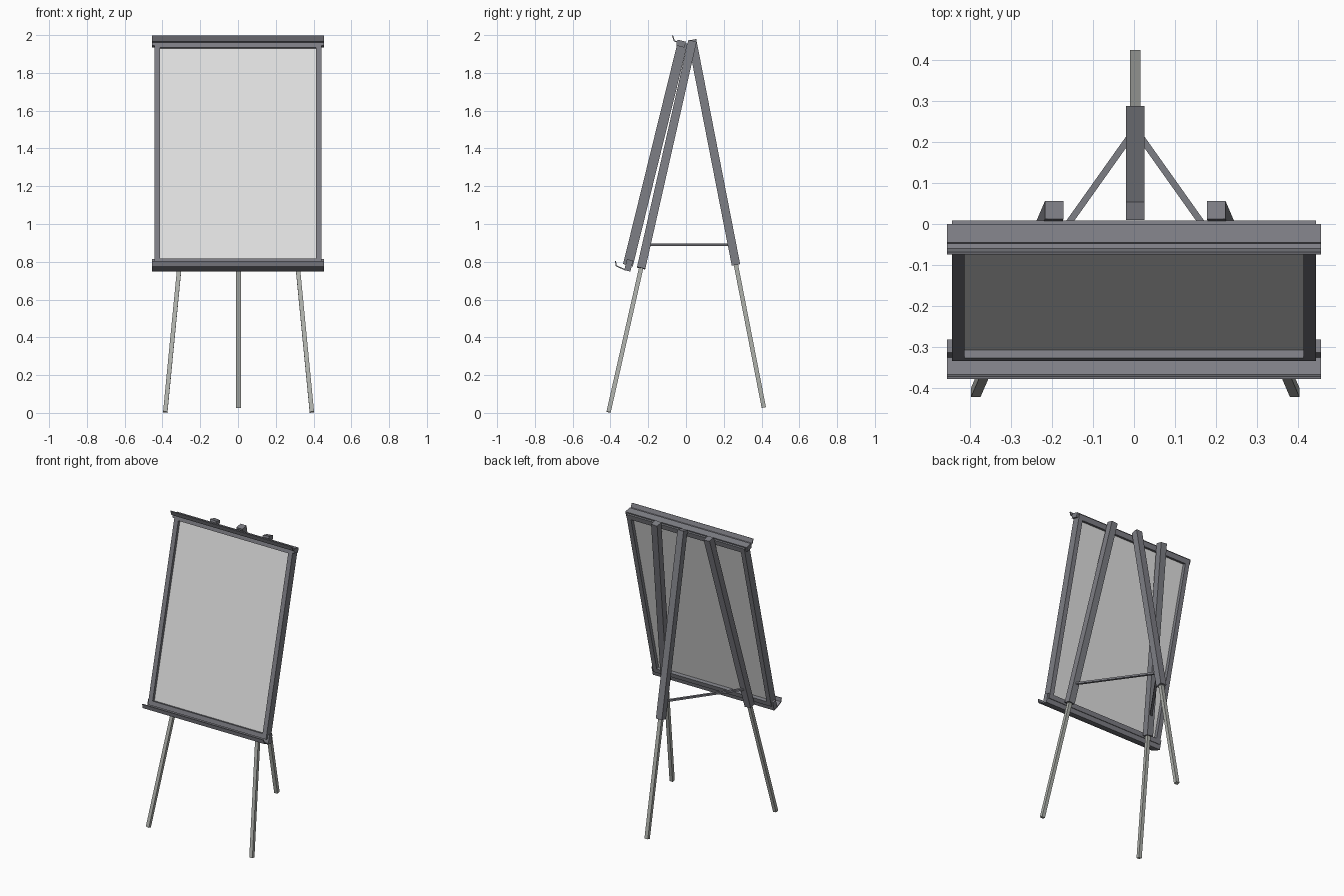
import bpy
import math
from mathutils import Matrix, Vector

cube = bpy.data.objects.get("Cube")
if cube:
    bpy.data.objects.remove(cube, do_unlink=True)


def material(name, rgb):
    m = bpy.data.materials.new(name)
    m.use_nodes = True
    m.diffuse_color = (*rgb, 1)
    m.node_tree.nodes["Principled BSDF"].inputs["Base Color"].default_value = (*rgb, 1)
    return m


FRAME = material("slate_grey", (0.207, 0.209, 0.233))
METAL = material("pale_metal", (0.425, 0.437, 0.41))
PANEL = material("board_white", (0.75, 0.75, 0.75))

FACES = [(0, 1, 3, 2), (4, 6, 7, 5), (0, 4, 5, 1), (2, 3, 7, 6), (0, 2, 6, 4), (1, 5, 7, 3)]


def box(name, xs, ys, zs, mat, matrix):
    """Box spanning the given ranges in the local space of matrix."""
    mesh = bpy.data.meshes.new(name)
    mesh.from_pydata([(x, y, z) for x in xs for y in ys for z in zs], [], FACES)
    mesh.materials.append(mat)
    obj = bpy.data.objects.new(name, mesh)
    obj.matrix_world = matrix
    bpy.context.collection.objects.link(obj)
    return obj


def bar(name, start, end, width, depth, mat):
    """Rectangular bar running between two points."""
    a, b = Vector(start), Vector(end)
    d = (b - a).normalized()
    if abs(d.z) > 0.5:
        side = (Vector((1, 0, 0)) - d * d.x).normalized()
    else:
        side = d.cross(Vector((0, 0, 1))).normalized()
    rot = Matrix((side, d.cross(side), d)).transposed().to_4x4()
    w, t = width / 2, depth / 2
    return box(name, (-w, w), (-t, t), (0, (b - a).length), mat, Matrix.Translation(a) @ rot)


# Tilted board: local z runs up the board, local -y is its writing side
tilt = Matrix.Translation((0, -0.308, 0.782)) @ Matrix.Rotation(math.radians(-13.83), 4, "X")
W = (-0.455, 0.455)


def strip(name, p, q):
    """Thin full-width plate between two (y, z) points of the board's side profile."""
    dy, dz = q[0] - p[0], q[1] - p[1]
    turn = Matrix.Rotation(math.atan2(-dy, dz), 4, "X")
    place = tilt @ Matrix.Translation((0, *p)) @ turn
    return box(name, W, (-0.003, 0.003), (0, math.hypot(dy, dz)), FRAME, place)


box("writing_panel", (-0.415, 0.415), (-0.006, 0.004), (0.02, 1.195), PANEL, tilt)
for label, s in (("left", 1), ("right", -1)):
    xs = sorted((s * 0.412, s * 0.443))
    box(label + "_frame_bar", xs, (-0.026, 0.027), (0, 1.214), FRAME, tilt)
box("bottom_frame_bar", (-0.412, 0.412), (-0.026, 0.027), (0, 0.03), FRAME, tilt)
box("top_frame_bar", (-0.412, 0.412), (-0.026, 0.027), (1.18, 1.214), FRAME, tilt)

# Pen tray along the bottom
box("tray_back", W, (-0.012, 0.021), (-0.03, 0.03), FRAME, tilt)
strip("tray_floor", (-0.01, -0.027), (-0.059, -0.018))
strip("tray_lip", (-0.058, -0.019), (-0.069, 0.006))

# Paper clamp along the top
box("clamp_block", W, (-0.03, 0.016), (1.19, 1.222), FRAME, tilt)
strip("clamp_shelf", (-0.028, 1.21), (-0.046, 1.212))
strip("clamp_lip", (-0.044, 1.211), (-0.061, 1.237))

# Telescopic front legs and the braces to the rear leg
CENTRE = 0.003
for label, s in (("left", 1), ("right", -1)):
    top = Vector((CENTRE + s * 0.197, 0.034, 1.968))
    foot = Vector((CENTRE + s * 0.388, -0.41, 0.004))
    knee = top.lerp(foot, 0.612)
    bar(label + "_front_leg_upper", knee, top, 0.045, 0.045, FRAME)
    bar(label + "_front_leg_lower", foot, knee.lerp(top, 0.05), 0.023, 0.023, METAL)
    hub = (CENTRE + s * 0.006, 0.222, 0.89)
    bar(label + "_brace", (CENTRE + s * 0.302, -0.195, 0.89), hub, 0.016, 0.012, FRAME)

# Telescopic rear leg
top = Vector((CENTRE, 0.032, 1.975))
foot = Vector((CENTRE, 0.412, 0.028))
knee = top.lerp(foot, 0.612)
bar("rear_leg_upper", knee, top, 0.045, 0.045, FRAME)
bar("rear_leg_lower", foot, knee.lerp(top, 0.05), 0.025, 0.023, METAL)
